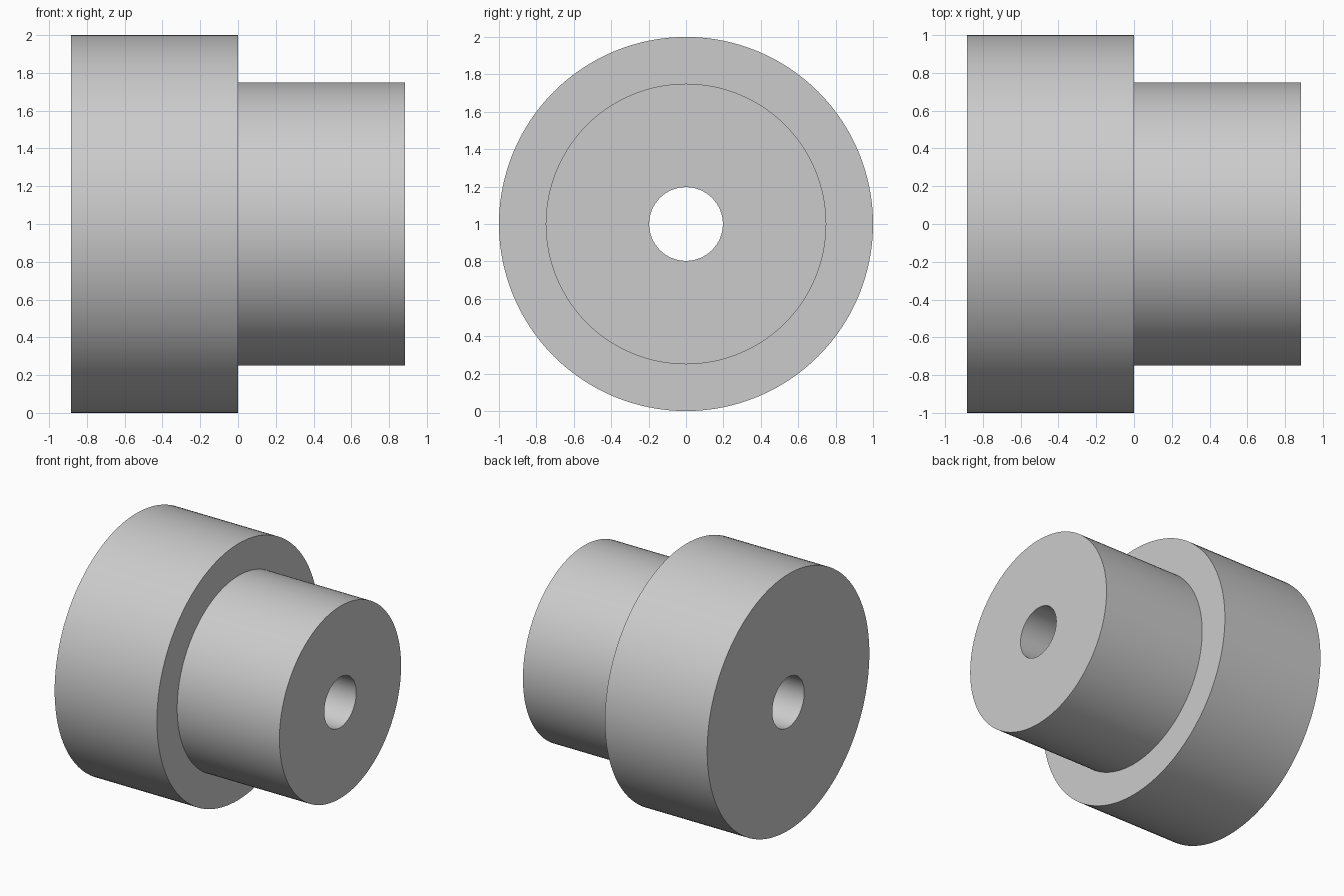
import bpy, bmesh, math

if "Cube" in bpy.data.objects:
    bpy.data.objects.remove(bpy.data.objects["Cube"])

HALF, R_BIG, R_SMALL, R_BORE = 0.883, 1.0, 0.75, 0.197
SEGMENTS = 128

grey = bpy.data.materials.new("light grey")
grey.diffuse_color = (0.6, 0.6, 0.6, 1)
grey.use_nodes = True
grey.node_tree.nodes["Principled BSDF"].inputs["Base Color"].default_value = grey.diffuse_color

# Closed half-section (x, radius): wide flange, narrower hub, through bore
profile = [(-HALF, R_BORE), (-HALF, R_BIG), (0, R_BIG),
           (0, R_SMALL), (HALF, R_SMALL), (HALF, R_BORE)]

# Revolve the section around the x axis
bm = bmesh.new()
rings = []
for i in range(SEGMENTS):
    a = 2 * math.pi * i / SEGMENTS
    rings.append([bm.verts.new((x, r * math.cos(a), 1 + r * math.sin(a)))
                  for x, r in profile])
n = len(profile)
for i, ring in enumerate(rings):
    nxt = rings[(i + 1) % SEGMENTS]
    for j in range(n):
        k = (j + 1) % n
        bm.faces.new((ring[j], ring[k], nxt[k], nxt[j]))
bmesh.ops.recalc_face_normals(bm, faces=bm.faces)

mesh = bpy.data.meshes.new("stepped_bushing")
bm.to_mesh(mesh)
bm.free()
mesh.materials.append(grey)
bushing = bpy.data.objects.new("stepped_bushing", mesh)
bpy.context.collection.objects.link(bushing)

# Smooth walls, sharp rims
bpy.context.view_layer.objects.active = bushing
bushing.select_set(True)
bpy.ops.object.shade_smooth_by_angle(angle=math.radians(30))
